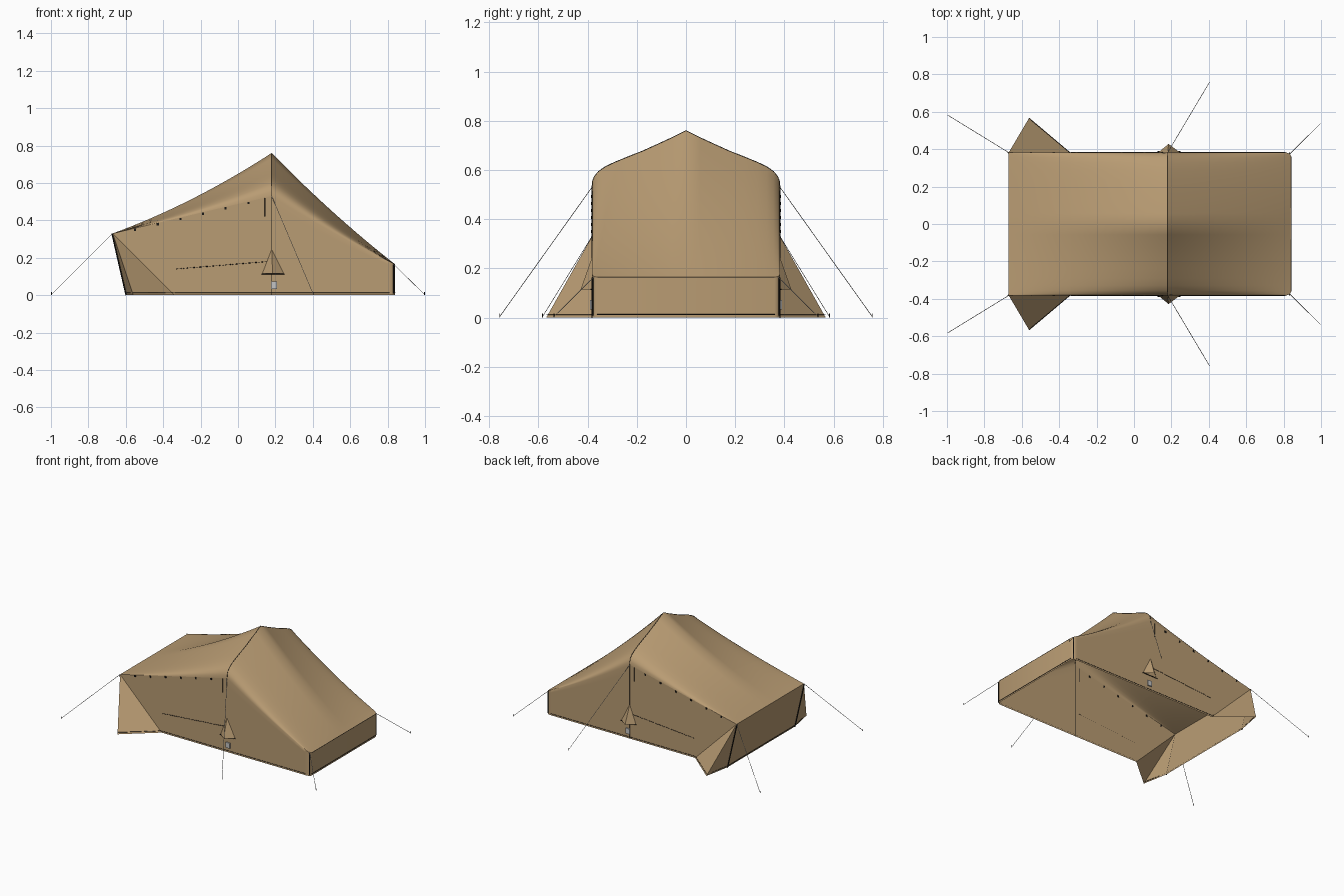
import bpy, bmesh, math
from mathutils import Vector

if "Cube" in bpy.data.objects:
    bpy.data.objects.remove(bpy.data.objects["Cube"])


def material(name, rgb):
    m = bpy.data.materials.new(name)
    m.diffuse_color = (*rgb, 1)
    m.use_nodes = True
    m.node_tree.nodes["Principled BSDF"].inputs["Base Color"].default_value = m.diffuse_color
    return m


CANVAS = material("tan canvas", (0.485, 0.332, 0.172))
BLACK = material("black webbing", (0.010, 0.009, 0.008))
ROPE = material("light grey rope", (0.42, 0.42, 0.42))
TAG = material("pale grey plastic", (0.55, 0.55, 0.55))

W = 0.382                       # half width of the tent
X0, XP, X1 = -0.67, 0.18, 0.84    # low end, pole, foot end


def mesh_object(name, verts, faces, mat):
    me = bpy.data.meshes.new(name)
    me.from_pydata([tuple(v) for v in verts], [], faces)
    bm = bmesh.new()
    bm.from_mesh(me)
    bmesh.ops.remove_doubles(bm, verts=bm.verts, dist=1e-4)
    bmesh.ops.recalc_face_normals(bm, faces=bm.faces)
    bm.to_mesh(me)
    bm.free()
    me.materials.append(mat)
    ob = bpy.data.objects.new(name, me)
    bpy.context.collection.objects.link(ob)
    return ob


def cord(name, paths, radius, mat):
    cu = bpy.data.curves.new(name, 'CURVE')
    cu.dimensions = '3D'
    cu.bevel_depth = radius
    cu.bevel_resolution = 0
    cu.use_fill_caps = True
    for points in paths:
        sp = cu.splines.new('POLY')
        sp.points.add(len(points) - 1)
        for p, co in zip(sp.points, points):
            p.co = (*co, 1)
    cu.materials.append(mat)
    ob = bpy.data.objects.new(name, cu)
    bpy.context.collection.objects.link(ob)
    return ob


def box(name, centre, size, mat):
    c, h = Vector(centre), Vector(size) / 2
    vs = [c + Vector((h.x * i, h.y * j, h.z * k))
          for i in (-1, 1) for j in (-1, 1) for k in (-1, 1)]
    fs = [(0, 1, 3, 2), (4, 6, 7, 5), (0, 4, 5, 1), (2, 3, 7, 6), (0, 2, 6, 4), (1, 5, 7, 3)]
    return mesh_object(name, vs, fs, mat)


# Roof cross-section at the pole: (fraction of half width, fraction of rise)
ROOF = [(1, 0), (0.995, 0.10), (0.975, 0.19), (0.93, 0.28), (0.86, 0.36), (0.76, 0.44),
        (0.62, 0.535), (0.46, 0.64), (0.30, 0.76), (0.15, 0.875), (0, 1)]


def eave_and_rise(x):
    if x <= XP:
        u = (x - X0) / (XP - X0)
        return 0.33 + 0.20 * u, 0.23 * u - 0.12 * u * (1 - u)
    v = (x - XP) / (X1 - XP)
    return 0.53 - 0.365 * v - 0.05 * v * (1 - v), 0.23 * (1 - v) - 0.03 * v * (1 - v)


def half_width(x):
    d = max(0, x - (X1 - 0.028)) / 0.028
    return W - 0.022 * (1 - math.sqrt(max(0, 1 - d * d)))


def section(x):
    eave, rise = eave_and_rise(x)
    w = half_width(x)
    low = max(0, -0.34 - x)
    half = [(w, low), (w, low + (eave - low) * 0.9)]
    half += [(w * a, eave + rise * b) for a, b in ROOF]
    return [Vector((x, -y, z)) for y, z in half] + [Vector((x, y, z)) for y, z in half[-2::-1]]


# Canvas body: walls and sagging roof lofted along the length, closed at the foot end
xs = [X0 + (XP - X0) * i / 18 for i in range(18)] + [-0.34]
xs += [XP + (0.80 - XP) * i / 14 for i in range(15)]
xs += [X1 - 0.028 * (1 - math.sin(math.radians(a))) for a in (0, 25, 45, 65, 90)]
xs = sorted(xs)
rows = [section(x) for x in xs]
n = len(rows[0])
verts = [v for r in rows for v in r]
faces = [(i * n + j, i * n + j + 1, (i + 1) * n + j + 1, (i + 1) * n + j)
         for i in range(len(rows) - 1) for j in range(n - 1)]
last = (len(rows) - 1) * n
faces.append((last, last + 1, last + 2, last + n - 3, last + n - 2, last + n - 1))
body = mesh_object("tent_body", verts, faces, CANVAS)
bm = bmesh.new()
bm.from_mesh(body.data)
bmesh.ops.dissolve_degenerate(bm, edges=bm.edges, dist=1e-4)
bm.to_mesh(body.data)
bm.free()
bpy.context.view_layer.objects.active = body
body.select_set(True)
bpy.ops.object.shade_smooth_by_angle(angle=math.radians(55))

# Crisp creases along the pole seam and the low end's eaves
for e in body.data.edges:
    a, b = (body.data.vertices[i].co for i in e.vertices)
    at_pole = abs(a.x - XP) < 1e-4 and abs(b.x - XP) < 1e-4
    on_eave = all(abs(abs(p.y) - W) < 1e-4 and p.x < XP + 1e-4
                  and abs(p.z - eave_and_rise(p.x)[0]) < 1e-4 for p in (a, b))
    if at_pole or on_eave:
        e.use_edge_sharp = True

# Low end wall leaning inwards at the base
FOOT = -0.595
mesh_object("end_wall", [(X0, -W, 0.33), (X0, W, 0.33), (FOOT, W, 0), (FOOT, -W, 0)],
            [(0, 1, 2, 3)], CANVAS)

# Hems and seams that cross the whole tent
cord("pole_seam", [section(XP)], 0.0015, BLACK)
cord("foot_hem", [[(X1 + 0.001, -W + 0.02, 0.012), (X1 + 0.001, W - 0.02, 0.012)]], 0.002, BLACK)
cord("foot_top_seam", [[(X1, -W + 0.022, 0.164), (X1, W - 0.022, 0.164)]], 0.001, BLACK)
cord("end_hem", [[(FOOT - 0.004, -W, 0.012), (FOOT - 0.004, W, 0.012)]], 0.002, BLACK)

for s, side in ((-1, "front"), (1, "back")):
    y = s * (W + 0.001)
    # Flared corner wing
    top, tip = (X0, s * W, 0.33), (-0.56, s * 0.568, 0)
    foot, inner = (FOOT, s * W, 0), (-0.34, s * W, 0)
    mesh_object(side + "_wing", [top, tip, foot, inner], [(0, 1, 2), (0, 3, 1)], CANVAS)
    cord(side + "_wing_hem", [[(-0.345, s * (W + 0.002), 0.012), (-0.562, s * 0.565, 0.012),
                               (FOOT - 0.004, s * W, 0.012)]], 0.0015, BLACK)
    cord(side + "_end_corner_trim", [[(X0 - 0.003, s * W, 0.329), (FOOT - 0.003, s * W, 0)]],
         0.004, BLACK)

    # Wall hem and foot corner trim
    cord(side + "_wall_hem", [[(-0.34, y, 0.012), (0.81, y, 0.012)]], 0.0015, BLACK)
    cord(side + "_foot_corner_trim", [[(X1 - 0.008, s * (W - 0.003), 0.008),
                                       (X1 - 0.008, s * (W - 0.003), 0.163)]], 0.004, BLACK)

    # Toggles under the eave, hanging strap and dashed stitching
    for i in range(6):
        x = -0.55 + 0.121 * i
        box(f"{side}_toggle_{i + 1}", (x, y, eave_and_rise(x)[0] - 0.008),
            (0.011, 0.006, 0.012), BLACK)
    cord(side + "_strap", [[(0.145, y, 0.42), (0.145, y, 0.52)]], 0.002, BLACK)
    dashes = [[(-0.33 + 0.49 * t / 28, y, 0.14 + 0.04 * t / 28) for t in (k, k + 0.65)]
              for k in range(28)]
    cord(side + "_stitching", dashes, 0.0018, BLACK)

    # Small hooded vent with its base bar and plastic tag
    mesh_object(side + "_vent", [(0.18, s * W, 0.245), (0.13, y, 0.115), (0.245, y, 0.115),
                                 (0.185, s * 0.428, 0.115)], [(0, 1, 3), (0, 3, 2)], CANVAS)
    cord(side + "_vent_bar", [[(0.126, s * (W + 0.004), 0.114), (0.248, s * (W + 0.004), 0.114)]],
         0.003, BLACK)
    box(side + "_tag", (0.192, s * (W + 0.005), 0.053), (0.032, 0.008, 0.038), TAG)

    # Guy lines and pegs
    for name, a, b in (("end", (X0, s * W, 0.33), (-0.997, s * 0.583, 0.004)),
                       ("pole", (XP, s * W, 0.53), (0.403, s * 0.757, 0.004)),
                       ("foot", (X1 - 0.008, s * (W - 0.008), 0.165), (0.997, s * 0.537, 0.004))):
        cord(f"{side}_{name}_guy_line", [[a, b]], 0.0015, ROPE)
        cord(f"{side}_{name}_peg", [[(b[0], b[1], 0), (b[0], b[1], 0.016)]], 0.0018, BLACK)
